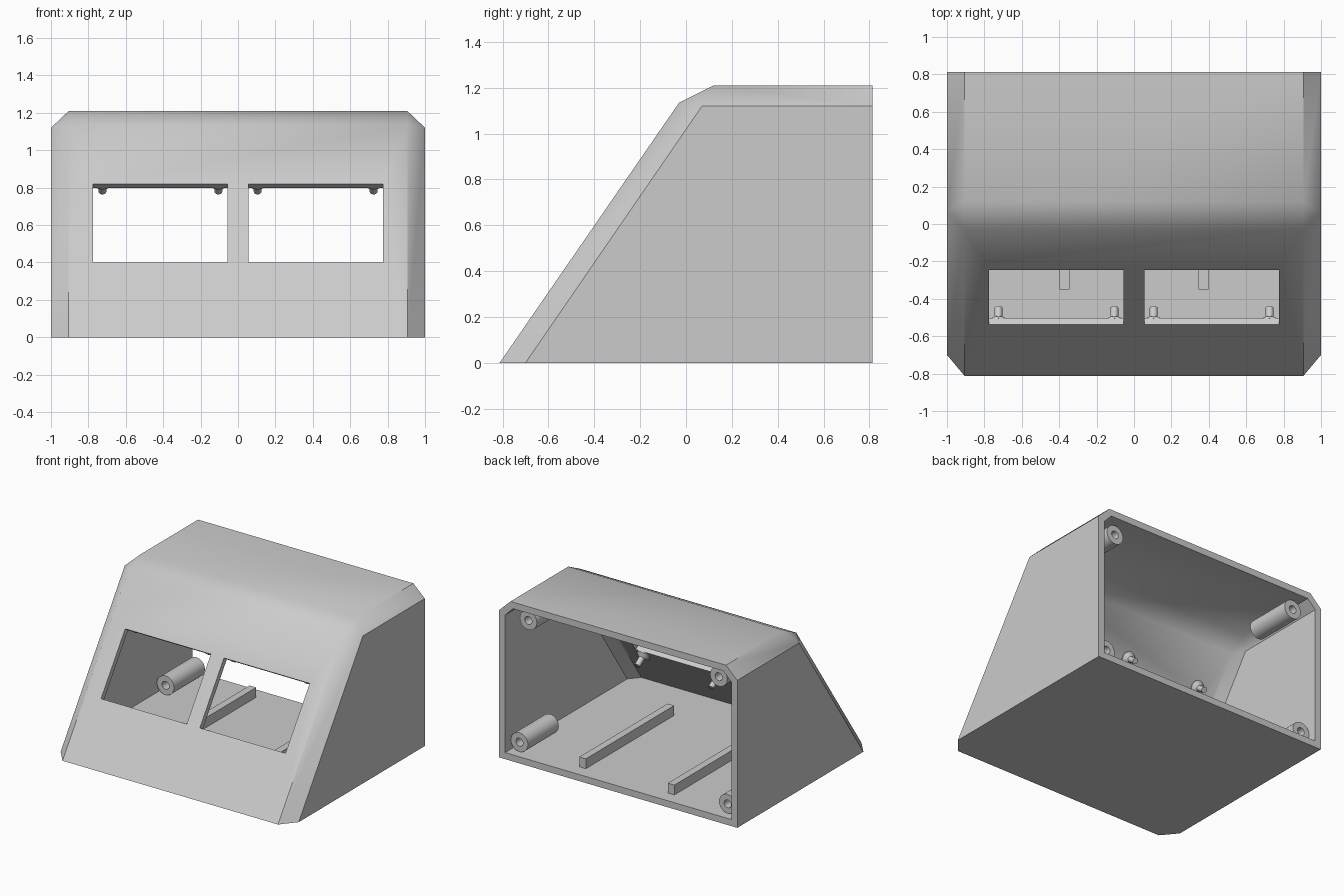
import bpy, bmesh, math
from mathutils import Matrix, Vector

cube = bpy.data.objects.get("Cube")
if cube:
    bpy.data.objects.remove(cube, do_unlink=True)

grey = bpy.data.materials.new("light_grey_plastic")
grey.use_nodes = True
grey.diffuse_color = (0.6, 0.6, 0.6, 1)
grey.node_tree.nodes["Principled BSDF"].inputs["Base Color"].default_value = (0.6, 0.6, 0.6, 1)

TILT = Matrix.Rotation(-math.atan2(0.78, 1.135), 4, 'X')   # lean of the front panel
PANEL = Matrix.Translation((0, -0.391, 0.61)) @ TILT       # centre of the window row
THICK = 0.04


def finish(name, bm):
    bmesh.ops.remove_doubles(bm, verts=bm.verts, dist=1e-5)
    bmesh.ops.recalc_face_normals(bm, faces=bm.faces)
    mesh = bpy.data.meshes.new(name)
    bm.to_mesh(mesh)
    bm.free()
    mesh.materials.append(grey)
    obj = bpy.data.objects.new(name, mesh)
    bpy.context.collection.objects.link(obj)
    return obj


def smooth(obj):
    bpy.ops.object.select_all(action='DESELECT')
    obj.select_set(True)
    bpy.context.view_layer.objects.active = obj
    bpy.ops.object.shade_smooth_by_angle(angle=math.radians(35))


def box(name, size, matrix):
    bm = bmesh.new()
    bmesh.ops.create_cube(bm, size=1, matrix=matrix @ Matrix.Diagonal((*size, 1)))
    return finish(name, bm)


def loft(name, side_x, side, mid_x, mid):
    """Solid through side, middle, middle and side profiles across x."""
    bm = bmesh.new()
    rings = [[bm.verts.new((x, y, z)) for y, z in prof]
             for x, prof in ((-side_x, side), (-mid_x, mid), (mid_x, mid), (side_x, side))]
    for a, b in zip(rings, rings[1:]):
        for i in range(len(a)):
            j = (i + 1) % len(a)
            bm.faces.new((a[i], a[j], b[j], b[i]))
    bm.faces.new(rings[0])
    bm.faces.new(rings[-1])
    return finish(name, bm)


def lathe(name, profile, matrix, closed=False):
    """Turn an (radius, depth) outline around the local y axis."""
    bm = bmesh.new()
    verts = [bm.verts.new((r, d, 0)) for r, d in profile]
    pairs = list(zip(verts, verts[1:])) + ([(verts[-1], verts[0])] if closed else [])
    edges = [bm.edges.new(p) for p in pairs]
    bmesh.ops.spin(bm, geom=verts + edges, cent=(0, 0, 0), axis=(0, 1, 0),
                   angle=math.tau, steps=32)
    bm.transform(matrix)
    obj = finish(name, bm)
    smooth(obj)
    return obj


# Housing shell: chamfered wedge, hollow and open at the back
housing = loft("housing",
               1.0, [(-0.70, 0), (0.07, 1.12), (0.07, 1.12), (0.813, 1.12), (0.813, 0)],
               0.905, [(-0.813, 0), (-0.03, 1.135), (0.12, 1.21), (0.813, 1.21), (0.813, 0)])
cavity = loft("cavity_cutter",
              0.95, [(-0.652, 0.05), (0.065, 1.094), (0.065, 1.094), (0.9, 1.094), (0.9, 0.05)],
              0.884, [(-0.727, 0.05), (-0.015, 1.086), (0.132, 1.16), (0.9, 1.16), (0.9, 0.05)])
cutters = [cavity]

# Two window openings square to the sloped panel
WIN_X, WIN_W, WIN_H = 0.415, 0.72, 0.51
for side in (-1, 1):
    cutters.append(box("window_cutter", (WIN_W, 0.2, WIN_H),
                       PANEL @ Matrix.Translation((side * WIN_X, 0, 0))))
for cutter in cutters:
    mod = housing.modifiers.new("cut", 'BOOLEAN')
    mod.operation = 'DIFFERENCE'
    mod.solver = 'EXACT'
    mod.object = cutter
    bpy.context.view_layer.objects.active = housing
    bpy.ops.object.modifier_apply(modifier=mod.name)
for cutter in cutters:
    bpy.data.objects.remove(cutter, do_unlink=True)
smooth(housing)

# Mounting pegs with flared feet at the window corners, inside the panel
peg = [(0, -0.005), (0.05, -0.005), (0.05, 0.008), (0.021, 0.03), (0.021, 0.095), (0, 0.095)]
for side in (-1, 1):
    for dx in (-0.31, 0.31):
        for dz in (-1, 1):
            spot = Vector((side * WIN_X + dx, THICK, dz * (WIN_H / 2 + 0.045)))
            lathe("window_peg", peg, PANEL @ Matrix.Translation(spot))

# Hollow screw posts in the four back corners
post = [(0.03, 0.38), (0.072, 0.38), (0.072, 0.75), (0.03, 0.75)]
for side in (-1, 1):
    for x, z in ((0.875, 0.125), (0.80, 1.07)):
        lathe("screw_post", post, Matrix.Translation((side * x, 0, z)), closed=True)

# Floor rails
for side in (-1, 1):
    box("floor_rail", (0.055, 1.06, 0.085), Matrix.Translation((side * 0.372, 0.18, 0.0825)))
